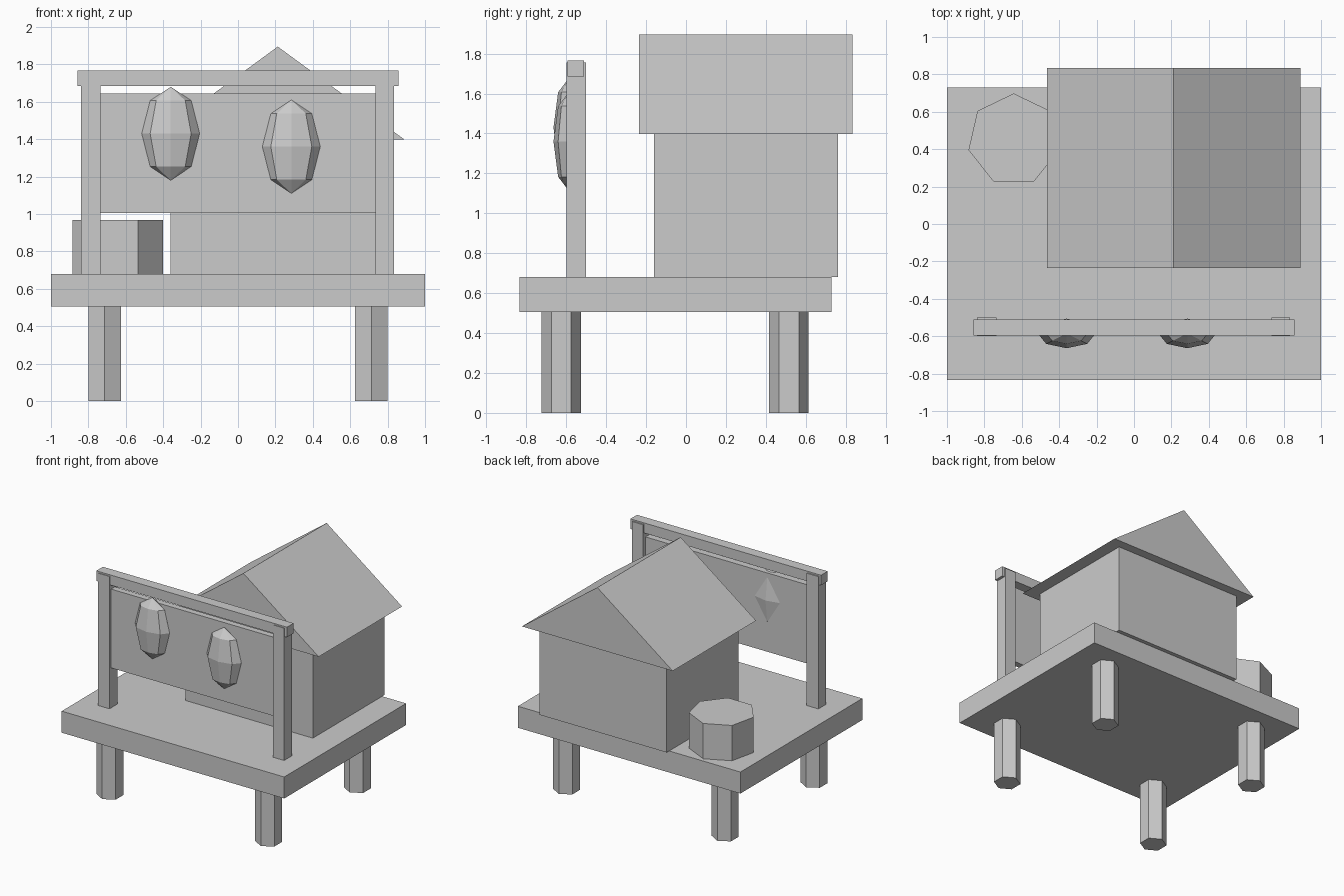
import bpy, bmesh
from mathutils import Matrix

if "Cube" in bpy.data.objects:
    bpy.data.objects.remove(bpy.data.objects["Cube"])


def finish(name, bm):
    bmesh.ops.recalc_face_normals(bm, faces=bm.faces)
    mesh = bpy.data.meshes.new(name)
    bm.to_mesh(mesh)
    bm.free()
    obj = bpy.data.objects.new(name, mesh)
    bpy.context.collection.objects.link(obj)
    return obj


def box(name, x, y, z):
    bm = bmesh.new()
    size = [b - a for a, b in (x, y, z)]
    mid = [(a + b) / 2 for a, b in (x, y, z)]
    bmesh.ops.create_cube(bm, size=1, matrix=Matrix.Translation(mid) @ Matrix.Diagonal((*size, 1)))
    return finish(name, bm)


def prism(name, sides, radius, x, y, z0, z1):
    bm = bmesh.new()
    bmesh.ops.create_cone(bm, cap_ends=True, segments=sides, radius1=radius, radius2=radius,
                          depth=z1 - z0, matrix=Matrix.Translation((x, y, (z0 + z1) / 2)))
    return finish(name, bm)


def lantern(name, x, z):
    bm = bmesh.new()
    bmesh.ops.create_uvsphere(bm, u_segments=8, v_segments=4, radius=1,
                              matrix=Matrix.Translation((x, -0.585, z)) @ Matrix.Diagonal((0.155, 0.079, 0.25, 1)))
    return finish(name, bm)


# Platform on four hexagonal legs
box("platform", (-1, 1), (-0.835, 0.73), (0.505, 0.68))
for side, x in (("left", -0.713), ("right", 0.713)):
    for end, y in (("front", -0.625), ("back", 0.515)):
        prism(f"{end}_{side}_leg", 6, 0.1, x, y, 0, 0.505)

# Sign frame with panel and two lanterns
box("left_post", (-0.84, -0.735), (-0.6, -0.5), (0.68, 1.755))
box("right_post", (0.735, 0.835), (-0.6, -0.5), (0.68, 1.755))
box("top_beam", (-0.857, 0.857), (-0.595, -0.51), (1.685, 1.767))
box("sign_panel", (-0.74, 0.74), (-0.58, -0.53), (1.005, 1.645))
lantern("left_lantern", -0.36, 1.43)
lantern("right_lantern", 0.285, 1.36)

# Hut with gabled roof
box("hut_walls", (-0.36, 0.785), (-0.16, 0.762), (0.68, 1.4))
bm = bmesh.new()
gable = bm.faces.new([bm.verts.new((x, -0.235, z)) for x, z in ((-0.465, 1.398), (0.89, 1.398), (0.2125, 1.895))])
ext = bmesh.ops.extrude_face_region(bm, geom=[gable], use_keep_orig=True)
bmesh.ops.translate(bm, vec=(0, 1.07, 0), verts=[v for v in ext["geom"] if isinstance(v, bmesh.types.BMVert)])
finish("hut_roof", bm)

# Seven-sided tub
prism("tub", 7, 0.248, -0.643, 0.45, 0.68, 0.967)
